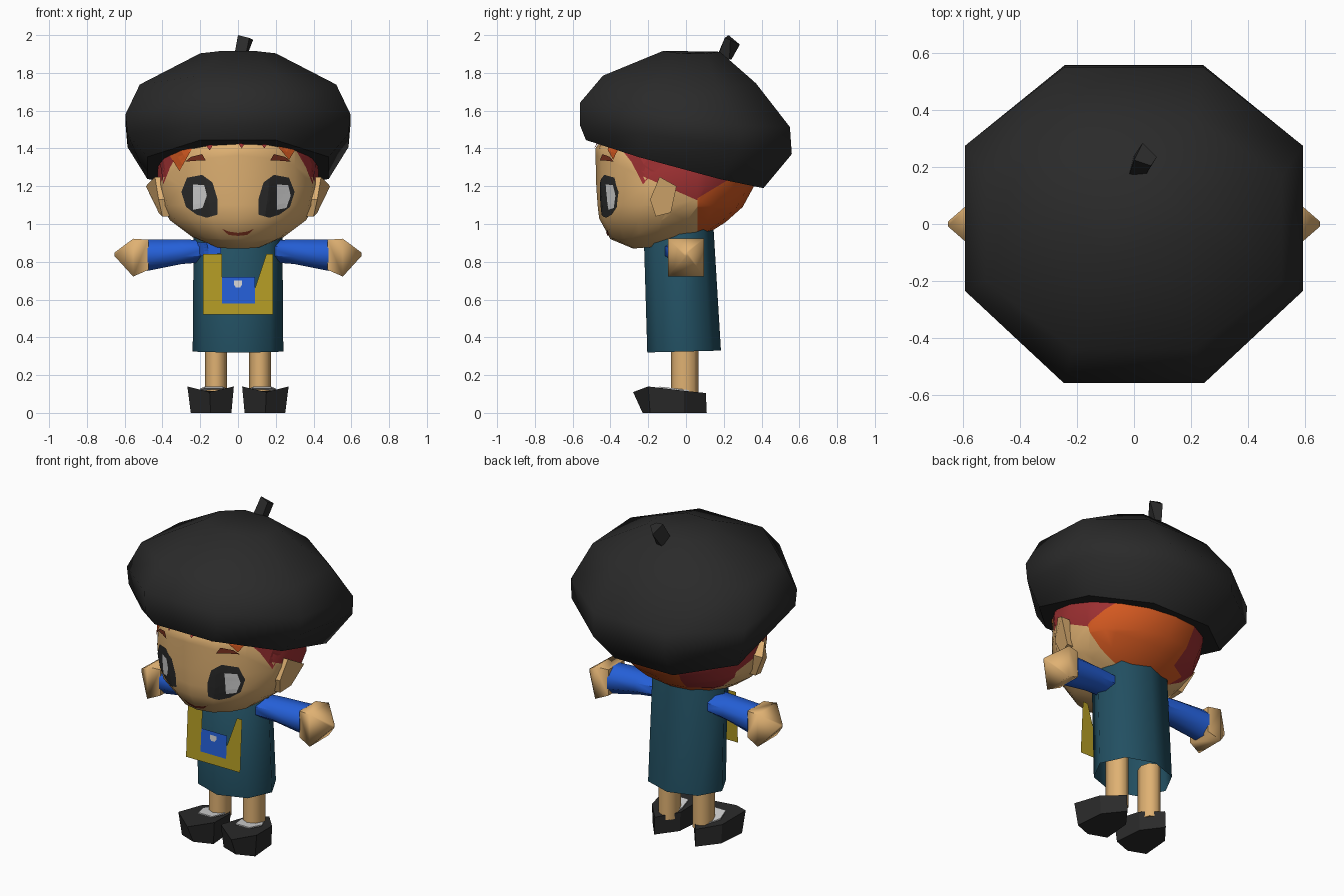
import bpy, bmesh, math
from mathutils import Vector
from mathutils.bvhtree import BVHTree

if "Cube" in bpy.data.objects:
    bpy.data.objects.remove(bpy.data.objects["Cube"])


def material(name, r, g, b):
    m = bpy.data.materials.new(name)
    m.diffuse_color = (r, g, b, 1)
    m.use_nodes = True
    m.node_tree.nodes["Principled BSDF"].inputs["Base Color"].default_value = m.diffuse_color
    return m


DARK = material("charcoal", .023, .023, .023)
SKIN = material("skin", .74, .44, .17)
BLUE = material("blue", .018, .115, .68)
TEAL = material("teal", .016, .079, .121)
YELLOW = material("mustard", .45, .33, .018)
ORANGE = material("orange", .66, .10, .015)
RED = material("red", .34, .03, .032)
WHITE = material("white", .66, .66, .66)
BROWN = material("brown", .19, .03, .013)


def finish(name, bm, mats, smooth=None, closed=True):
    if closed:
        bmesh.ops.recalc_face_normals(bm, faces=bm.faces)
    me = bpy.data.meshes.new(name)
    bm.to_mesh(me)
    bm.free()
    ob = bpy.data.objects.new(name, me)
    bpy.context.collection.objects.link(ob)
    for m in mats:
        me.materials.append(m)
    if smooth:
        bpy.context.view_layer.objects.active = ob
        ob.select_set(True)
        bpy.ops.object.shade_smooth_by_angle(angle=math.radians(smooth))
        ob.select_set(False)
    return ob


def loft(rings, bottom=True, top=True):
    """Skin a list of equal-length point rings."""
    bm = bmesh.new()
    vs = [[bm.verts.new(p) for p in r] for r in rings]
    n = len(vs[0])
    for a, b in zip(vs, vs[1:]):
        for i in range(n):
            bm.faces.new((a[i], a[(i + 1) % n], b[(i + 1) % n], b[i]))
    if bottom:
        bm.faces.new(vs[0][::-1])
    if top:
        bm.faces.new(vs[-1])
    return bm


def ring(yf, zf, yb, zb, w, n, turn=0.0, drop=0.0, bulge=0.0):
    """Tilted n-sided ring from a front point to a back point, half width w."""
    k = math.cos(turn)
    pts = []
    for i in range(n):
        a = turn + 2 * math.pi * i / n
        t = .5 - .5 * math.cos(a) / k
        side = abs(math.sin(a)) / k
        if t > .5 and side > .9:
            t += bulge
        pts.append(Vector((w * math.sin(a) / k, yf + (yb - yf) * t,
                           zf + (zb - zf) * t - drop * side)))
    return pts


# Beret: tilted eight-sided rings
T = math.pi / 8
beret = [(-.53, 1.455, .41, 1.2, .48, .025), (-.56, 1.52, .56, 1.37, .585, 0),
         (-.56, 1.66, .55, 1.53, .595, .04), (-.44, 1.81, .37, 1.77, .52, .06),
         (-.12, 1.925, .18, 1.92, .2, .02)]
finish("beret", loft([ring(*r[:5], 8, T, r[5], .045) for r in beret]), [DARK], 50)

# Beret stem: narrow foot, wider slanted tip
stem = [[(-.02, .165, 1.89), (.04, .17, 1.89), (.04, .23, 1.87), (0, .24, 1.87)],
        [(0, .225, 2.0), (.06, .205, 1.985), (.08, .235, 1.975), (.03, .285, 1.95)]]
finish("beret_stem", loft(stem), [DARK])

# Head, cut along the hairline and coloured by region
head = [(-.28, .87, -.02, .89, .12), (-.40, .92, .10, .94, .24),
        (-.46, 1.03, .21, 1.01, .36), (-.468, 1.1, .30, 1.09, .405),
        (-.475, 1.2, .36, 1.2, .43), (-.48, 1.4, .38, 1.35, .42),
        (-.36, 1.56, .28, 1.5, .3)]
bm = loft([ring(*r, 16) for r in head])
for co, no in (((0, .06, 1), (0, 1, 0)), ((0, 0, 1.152), (0, .44, 1)),
               ((0, -.33, 1.38), (0, 1, .8)), ((0, 0, 1.1), (0, -.6, 1))):
    bmesh.ops.bisect_plane(bm, geom=bm.verts[:] + bm.edges[:] + bm.faces[:],
                           plane_co=co, plane_no=no)
for f in bm.faces:
    c = f.calc_center_median()
    if c.y > .06:
        side_red = abs(c.x) > .24 and c.z - .6 * c.y > 1.1
        f.material_index = 2 if side_red or c.x < -.18 else 1
    elif c.z + .44 * c.y > 1.152 and c.y + .33 + .8 * (c.z - 1.38) > 0:
        f.material_index = 2
bmesh.ops.recalc_face_normals(bm, faces=bm.faces)
head_tree = BVHTree.FromBMesh(bm)
finish("head", bm, [SKIN, ORANGE, RED], 40)


def decal(name, pts, mat, tree, lift=.005):
    """Thin patch drawn in x,z and laid on the front of a part."""
    bm = bmesh.new()
    bm.faces.new([bm.verts.new((x, -2, z)) for x, z in pts])
    bmesh.ops.triangulate(bm, faces=bm.faces)
    bmesh.ops.subdivide_edges(bm, edges=bm.edges, cuts=4, use_grid_fill=True)
    for v in bm.verts:
        hit = tree.ray_cast(v.co, Vector((0, 1, 0)))[0]
        v.co.y = (hit.y if hit else -.1) - lift
    ob = finish(name, bm, [mat])
    if sum(p.normal.y for p in ob.data.polygons) > 0:
        ob.data.flip_normals()


# Eyes, brows and mouth, mirrored
EYE = [(.3, 1.17), (.27, 1.245), (.19, 1.26), (.135, 1.22), (.108, 1.13),
       (.108, 1.05), (.165, 1.033), (.22, 1.05), (.275, 1.09)]
BROW = [(.17, 1.335), (.22, 1.335), (.28, 1.33), (.25, 1.355), (.19, 1.37)]
SMILE = [(0, .937), (.05, .942), (.085, .975), (.05, .96), (0, .953)]
for s, side in ((-1, "left"), (1, "right")):
    for nm, shape, mat, lift in (("eye", EYE, DARK, .005), ("brow", BROW, BROWN, .016),
                                 ("smile", SMILE, BROWN, .005)):
        decal(f"{nm}_{side}", [(s * x, z) for x, z in shape], mat, head_tree, lift)
    # Red lock in front of the ear
    decal(f"side_lock_{side}", [(s * .32, 1.4), (s * .395, 1.21), (s * .422, 1.38)],
          RED, head_tree, .008)

# Eye highlights, both toward the same side
SHINE = [(-.03, 1.21), (.03, 1.205), (.043, 1.15), (.02, 1.085), (-.03, 1.075), (-.018, 1.14)]
for cx, side in ((-.208, "left"), (.236, "right")):
    decal(f"eye_shine_{side}", [(cx + x, z) for x, z in SHINE], WHITE, head_tree, .009)

# Fringe locks peeking below the beret
for i, (x0, z0, xt, zt, x1, z1, mat) in enumerate((
        (-.38, 1.39, -.31, 1.28, -.22, 1.44, ORANGE), (-.21, 1.47, -.15, 1.39, -.1, 1.47, RED),
        (-.03, 1.47, .02, 1.4, .06, 1.47, RED), (.09, 1.47, .14, 1.4, .18, 1.47, RED),
        (.16, 1.47, .27, 1.34, .32, 1.42, ORANGE))):
    decal(f"fringe_lock_{i}", [(x0, z0), (xt, zt), (x1, z1)], mat, head_tree, .012)

# Tunic: open at the hem
bm = loft([ring(-.205, .32, .185, .33, .24, 8), ring(-.222, .89, .145, .99, .235, 8),
           ring(-.2, .91, .14, 1.015, .22, 8)], bottom=False)
tunic_tree = BVHTree.FromBMesh(bm)
finish("tunic", bm, [TEAL], 62)
decal("collar_patch", [(-.215, .905), (-.09, .895), (-.09, .845), (-.2, .83)],
      BLUE, tunic_tree, .016)


def sheet(name, pts, lift, mat):
    """Single sheet hanging from the chest, leaning out at the bottom."""
    bm = bmesh.new()
    bm.faces.new([bm.verts.new((x, -.224 - lift - .06 * (.84 - z), z)) for x, z in pts])
    finish(name, bm, [mat], closed=False)


# Bag on the chest with a pocket and a buckle
sheet("bag", [(-.185, .52), (.185, .52), (.185, .84), (.15, .84), (.09, .66),
              (-.085, .66), (-.085, .84), (-.185, .84)], 0, YELLOW)
sheet("bag_pocket", [(-.085, .58), (.09, .58), (.09, .72), (-.085, .72)], .005, BLUE)
sheet("buckle", [(-.012, .665), (.012, .665), (.022, .68), (.022, .7), (-.022, .7),
                 (-.022, .68)], .01, WHITE)


def arm_ring(s, x, zc, hz, hy, n=8, yc=0.0):
    """Rounded-square section across the arm."""
    k = math.cos(math.pi / n)
    return [Vector((s * x, yc + hy * math.cos(a) / k, zc + hz * math.sin(a) / k))
            for a in (2 * math.pi * (i + .5) / n for i in range(n))]


for s, side in ((-1, "left"), (1, "right")):
    # Sleeve
    finish(f"sleeve_{side}", loft([arm_ring(s, .15, .857, .057, .085, 8, -.03),
                                   arm_ring(s, .3, .853, .065, .085, 8, -.015),
                                   arm_ring(s, .48, .835, .083, .085)]), [BLUE], 50)
    # Fist: four-sided, tapering to a point
    finish(f"hand_{side}", loft([arm_ring(s, .475, .837, .08, .08, 4),
                                 arm_ring(s, .555, .822, .1, .095, 4),
                                 arm_ring(s, .655, .84, .008, .008, 4)]), [SKIN], 75)
    # Ear: five-sided, with a pointed rear edge
    outline = [(.44, -.14, 1.25), (.488, -.05, 1.2), (.42, -.08, 1.06),
               (.4, -.16, 1.04), (.42, -.19, 1.13)]
    finish(f"ear_{side}", loft([[Vector((s * .36, y, z)) for x, y, z in outline],
                                [Vector((s * x, y, z)) for x, y, z in outline]]), [SKIN])
    # Leg
    finish(f"leg_{side}", loft([[Vector((s * .117, 0, 0)) + p for p in
                                 ring(-.08, z, .065, z, .058, 8)] for z in (.08, .42)]), [SKIN], 62)
    # Shoe: six-sided, pointed at toe and heel, sloping top
    sole = [(.14, .11), (.235, -.01), (.25, -.19), (.145, -.23), (.035, -.19), (.05, -.01)]
    upper = [(.14, .105, .105), (.24, -.01, .117), (.268, -.2, .14), (.15, -.28, .11),
             (.022, -.2, .14), (.045, -.01, .117)]
    finish(f"shoe_{side}", loft([[Vector((s * x, y, 0)) for x, y in sole],
                                 [Vector((s * x, y, z)) for x, y, z in upper]]), [DARK], 20)
    # White sock cuff lying on the shoe top
    cuff = [(.08, .03), (.16, .03), (.2, -.05), (.175, -.14), (.08, -.14), (.06, -.05)]
    finish(f"sock_{side}", loft([[Vector((s * x, y, z - .115 * y)) for x, y in cuff]
                                 for z in (.115, .123)]), [WHITE])
